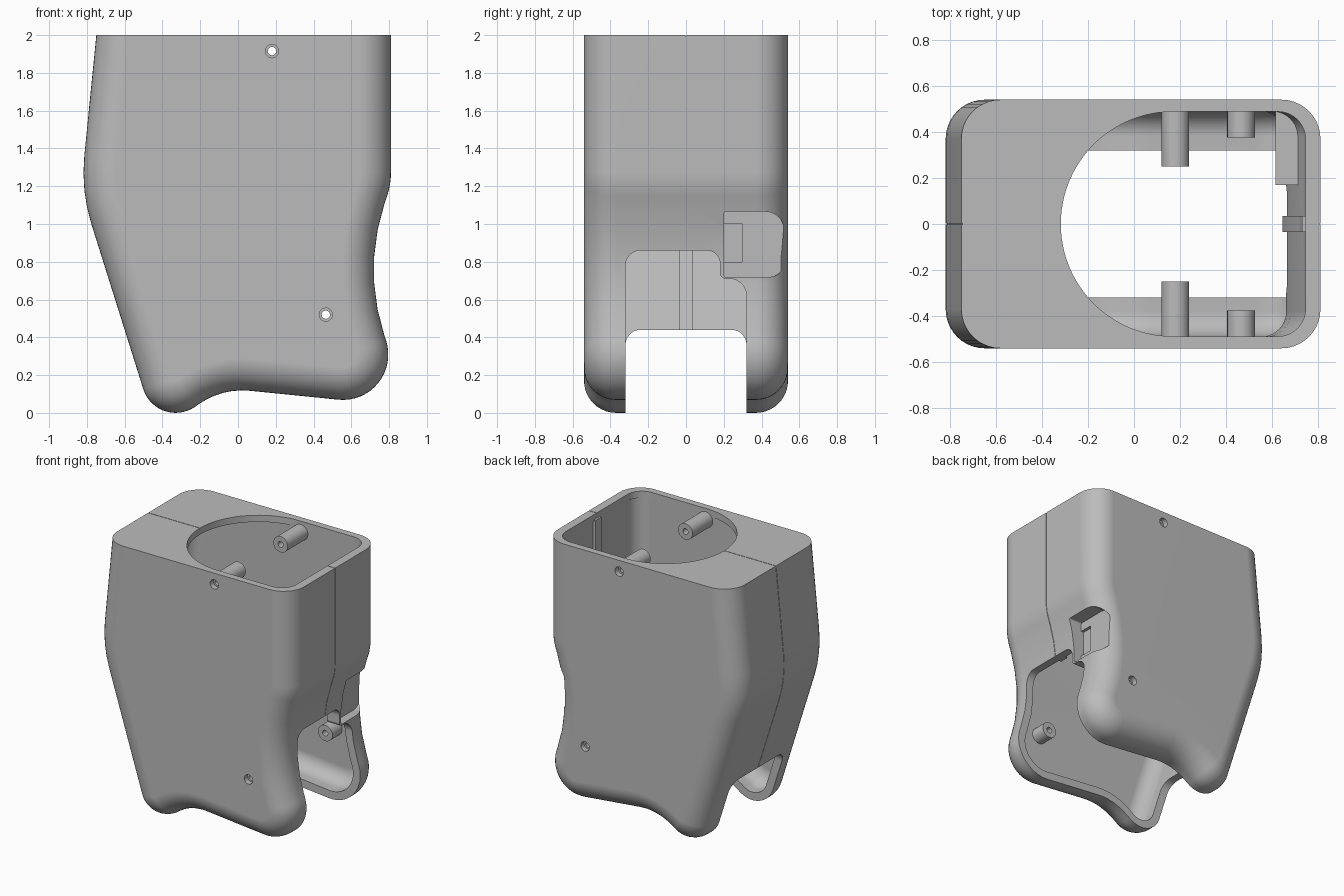
import bpy, bmesh, math
from mathutils import Vector

if "Cube" in bpy.data.objects:
    bpy.data.objects.remove(bpy.data.objects["Cube"], do_unlink=True)

grey = bpy.data.materials.new("plain grey")
grey.use_nodes = True
COLOUR = (0.5, 0.5, 0.5, 1)
grey.diffuse_color = COLOUR
grey.node_tree.nodes["Principled BSDF"].inputs["Base Color"].default_value = COLOUR


def fillet(before, corner, after, radius, inset=0.0):
    """Arc rounding one corner of a clockwise outline, optionally inset."""
    c = Vector(corner)
    if radius == 0:
        return [c]
    u, v = (Vector(before) - c).normalized(), (Vector(after) - c).normalized()
    half = u.angle(v) / 2
    centre = c + (u + v).normalized() * radius / math.sin(half)
    reach = radius / math.tan(half)
    a, b = (c + u * reach - centre).normalized(), (c + v * reach - centre).normalized()
    turn = math.pi - 2 * half
    convex = (-u.x * v.y + u.y * v.x) < 0
    size = radius - inset if convex else radius + inset
    steps = max(4, round(math.degrees(turn) / 7))
    arc = []
    for i in range(steps + 1):
        t = turn * i / steps
        arc.append(centre + (a * math.sin(turn - t) + b * math.sin(t)) / math.sin(turn) * size)
    return arc


def rounded(corners):
    pts = []
    for i, (x, y, r) in enumerate(corners):
        pts += fillet(corners[i - 1][:2], (x, y), corners[(i + 1) % len(corners)][:2], r)
    return pts


# Side outline of the housing, clockwise from the top right: x, z, corner radius
BODY = [(0.81, 2.4, 0), (0.81, 1.21, 0.4), (0.66, 0.76, 1.1), (0.899, 0.033, 0.24),
        (-0.085, 0.132, 0.4), (-0.428, -0.108, 0.18), (-0.832, 1.177, 0.9), (-0.71, 2.4, 0)]


def body_ring(inset, top):
    pts = [Vector((0.81 - inset, top))]
    for p, c, n in zip(BODY, BODY[1:], BODY[2:]):
        pts += fillet(p[:2], c[:2], n[:2], c[2], inset)
    pts.append(Vector((-0.95 + 0.1 * top + inset * 1.005, top)))
    return pts


def loft(name, rings):
    """Closed solid through a list of equal-length 3D rings."""
    bm = bmesh.new()
    rows = [[bm.verts.new(p) for p in ring] for ring in rings]
    for r0, r1 in zip(rows, rows[1:]):
        for i in range(len(r0)):
            j = (i + 1) % len(r0)
            bm.faces.new((r0[i], r0[j], r1[j], r1[i]))
    bm.faces.new(rows[0])
    bm.faces.new(rows[-1])
    bmesh.ops.recalc_face_normals(bm, faces=bm.faces)
    mesh = bpy.data.meshes.new(name)
    bm.to_mesh(mesh)
    bm.free()
    mesh.materials.append(grey)
    obj = bpy.data.objects.new(name, mesh)
    bpy.context.collection.objects.link(obj)
    return obj


def prism(name, pts, axis, lo, hi):
    place = {"X": lambda p, h: (h, p[0], p[1]),
             "Y": lambda p, h: (p[0], h, p[1]),
             "Z": lambda p, h: (p[0], p[1], h)}[axis]
    return loft(name, [[place(p, h) for p in pts] for h in (lo, hi)])


def box(name, x0, x1, y0, y1, z0, z1):
    return prism(name, [(x0, y0), (x0, y1), (x1, y1), (x1, y0)], "Z", z0, z1)


def rod(name, x, z, radius, y0, y1, n=32):
    pts = [(x + radius * math.cos(math.tau * i / n), z + radius * math.sin(math.tau * i / n))
           for i in range(n)]
    return prism(name, pts, "Y", y0, y1)


def combine(target, tool, operation="DIFFERENCE"):
    tool.hide_render = True
    mod = target.modifiers.new("combine", "BOOLEAN")
    mod.operation, mod.object, mod.solver = operation, tool, "EXACT"
    bpy.context.view_layer.objects.active = target
    bpy.ops.object.modifier_apply(modifier=mod.name)
    bpy.data.objects.remove(tool, do_unlink=True)


def pillow(name, inset, radius, half_depth, top, steps=10):
    """Outline extruded front to back, with rolled front and back edges."""
    roll = [(inset + radius * (1 - math.sin(t)), half_depth - radius * (1 - math.cos(t)))
            for t in (math.pi / 2 * i / steps for i in range(steps + 1))]
    layers = [(d, -y) for d, y in roll] + [(d, y) for d, y in reversed(roll)]
    return loft(name, [[(p.x, y, p.y) for p in body_ring(d, top)] for d, y in layers])


def band(name, inner, outer, top, half_width):
    """U-shaped strip running round the outline, open at the top."""
    return prism(name, body_ring(outer, top) + body_ring(inner, top)[::-1],
                 "Y", -half_width, half_width)


# Hollow shell, keeping solid material behind the side pocket
housing = pillow("housing", 0, 0.17, 0.54, 2.0)
cavity = pillow("cavity", 0.06, 0.11, 0.49, 1.95)
combine(cavity, box("pocket_backing", 0.615, 1, 0.17, 0.6, 0.69, 1.1))
combine(housing, cavity)

# Top opening: half round on one end, squared with soft corners on the other
opening = [(0.17 + 0.488 * math.cos(a), 0.488 * math.sin(a))
           for a in (math.pi * (0.5 + i / 48) for i in range(49))]
opening += fillet((0, -0.488), (0.745, -0.488), (0.745, 0), 0.12)
opening += fillet((0.745, 0), (0.745, 0.488), (0, 0.488), 0.12)
combine(housing, prism("top_opening", opening, "Z", 1.9, 2.2))

# Inner rib behind the seam, and the fine seam groove outside
combine(housing, band("seam_rib", 0.08, 0.04, 1.96, 0.035), "UNION")
combine(housing, band("seam_groove", 0.005, -0.05, 2.1, 0.002))
combine(housing, box("top_groove", -1, 1, -0.002, 0.002, 1.995, 2.1))

# Slot along the bottom, rising higher on the +x end with a stepped corner
slot = rounded([(-0.32, -0.3, 0), (-0.32, 0.44, 0.08), (0.32, 0.44, 0.08), (0.32, -0.3, 0)])
combine(housing, prism("bottom_slot", slot, "X", -1.2, 1.2))
window = rounded([(-0.32, -0.3, 0), (-0.32, 0.86, 0.08), (0.18, 0.86, 0.07),
                  (0.18, 0.71, 0.03), (0.32, 0.71, 0.09), (0.32, -0.3, 0)])
combine(housing, prism("end_window", window, "X", 0.3, 1.2))

# Side pocket with a deeper step in its floor
pocket = rounded([(0.2, 0.72, 0.01), (0.2, 1.065, 0.01), (0.52, 1.065, 0.1), (0.52, 0.72, 0.08)])
combine(housing, prism("side_pocket", pocket, "X", 0.655, 1.2))
combine(housing, box("pocket_step", 0.632, 0.8, 0.2, 0.3, 0.8, 1.0))

# Screw posts on both inner walls, with countersunk through holes
for x, z, tip in ((0.18, 1.915, 0.25), (0.465, 0.52, 0.375)):
    for side in (-1, 1):
        combine(housing, rod("screw_post", x, z, 0.06, side * tip, side * 0.51), "UNION")
        combine(housing, rod("screw_head_hole", x, z, 0.035, side * 0.5, side * 0.7))
    combine(housing, rod("screw_hole", x, z, 0.022, -0.7, 0.7, 24))

# Smooth shading with crisp rims
bpy.ops.object.select_all(action="DESELECT")
housing.select_set(True)
bpy.context.view_layer.objects.active = housing
bpy.ops.object.shade_smooth_by_angle(angle=math.radians(30))
weighted = housing.modifiers.new("weighted_normals", "WEIGHTED_NORMAL")
weighted.keep_sharp = True
